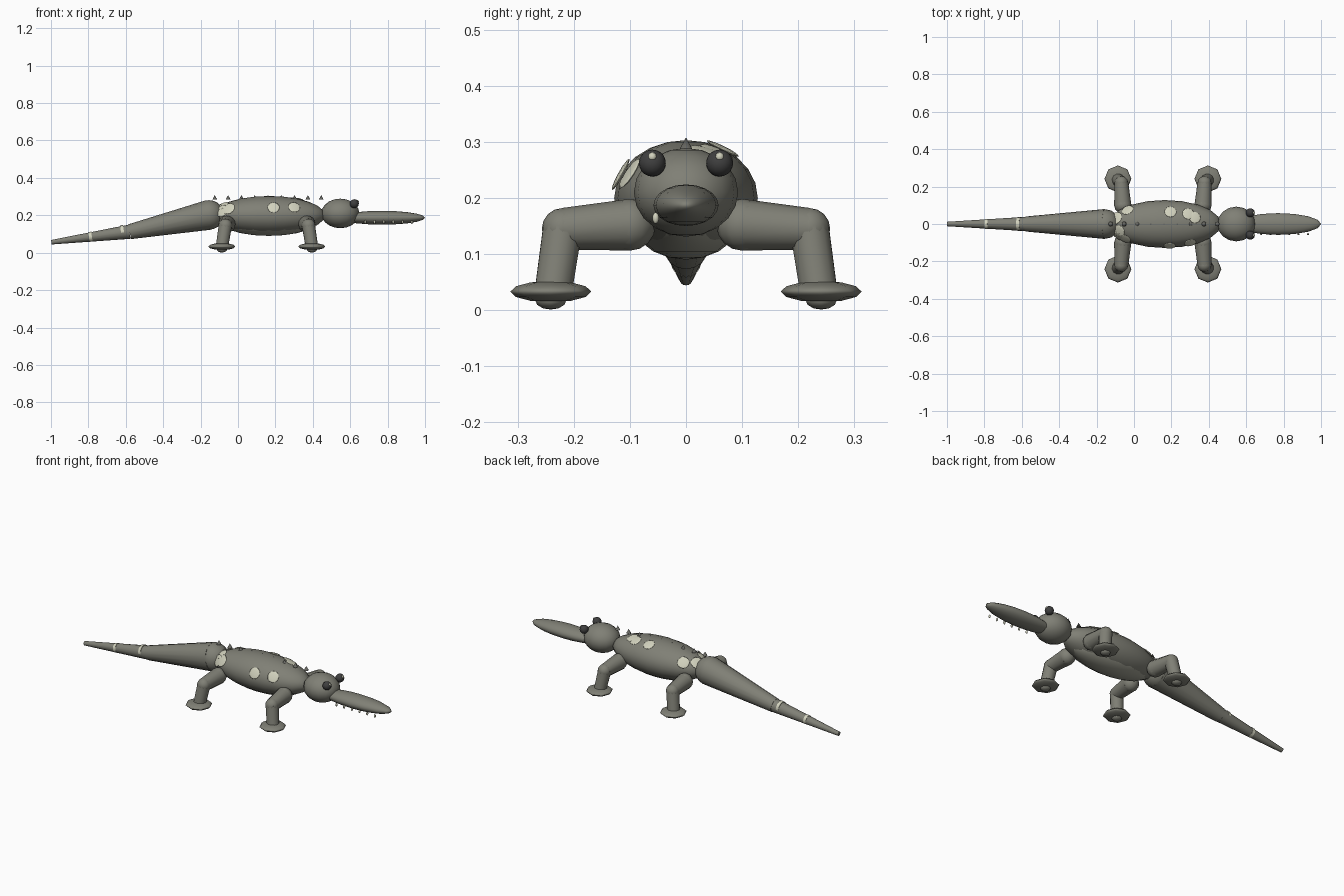
import bpy, math
from mathutils import Vector

cube = bpy.data.objects.get("Cube")
if cube:
    bpy.data.objects.remove(cube, do_unlink=True)


def material(name, rgb):
    m = bpy.data.materials.new(name)
    m.use_nodes = True
    m.diffuse_color = (*rgb, 1)
    m.node_tree.nodes["Principled BSDF"].inputs["Base Color"].default_value = (*rgb, 1)
    return m


hide = material("olive grey hide", (0.215, 0.215, 0.18))
pale = material("pale belly grey", (0.31, 0.31, 0.255))
cream = material("cream", (0.64, 0.64, 0.51))
dark = material("dark eye", (0.05, 0.05, 0.05))
spine = material("dark spine", (0.14, 0.14, 0.125))


def finish(name, mat, angle=50):
    ob = bpy.context.object
    ob.name = name
    ob.data.materials.append(mat)
    bpy.ops.object.shade_smooth_by_angle(angle=math.radians(angle))
    return ob


def ball(name, mat, loc, size, segs=16, rings=10, normal=None):
    bpy.ops.mesh.primitive_uv_sphere_add(segments=segs, ring_count=rings, radius=1, location=loc)
    ob = bpy.context.object
    ob.scale = size
    if normal is not None:
        ob.rotation_euler = normal.to_track_quat('Z', 'Y').to_euler()
    return finish(name, mat)


def limb(name, mat, a, b, r1, r2, sides=12):
    a, b = Vector(a), Vector(b)
    bpy.ops.mesh.primitive_cone_add(vertices=sides, radius1=r1, radius2=r2,
                                    depth=(b - a).length, location=(a + b) / 2)
    bpy.context.object.rotation_euler = (b - a).to_track_quat('Z', 'Y').to_euler()
    return finish(name, mat)


# Body, belly and head
centre, radii = Vector((0.165, 0, 0.2)), Vector((0.3, 0.128, 0.103))
ball("body", hide, centre, radii, 20, 12)
ball("belly", pale, (0.165, 0, 0.168), (0.26, 0.1, 0.078), 16, 10)
ball("head", hide, (0.547, 0, 0.21), (0.102, 0.093, 0.079))
ball("snout", hide, (0.77, 0, 0.187), (0.23, 0.058, 0.037))

# Small teeth hang along the right side of the snout
for i in range(6):
    ball(f"tooth_{i + 1}", cream, (0.68 + i * 0.05, -0.054, 0.164), (0.006, 0.006, 0.01), 8, 6)

# Eyes with glints
for side, s in (("left", 1), ("right", -1)):
    ball(f"{side}_eye", dark, (0.622, s * 0.06, 0.262), (0.024,) * 3)
    ball(f"{side}_eye_glint", cream, (0.639, s * 0.06, 0.273), (0.008,) * 3, 10, 6)

# Tail in tapering sections, with a rounded root and pale rings
tail_base, tail_mid, tail_tip = (-0.155, 0, 0.202), (-0.58, 0, 0.112), (-0.998, 0, 0.056)
ball("tail_root", hide, tail_base, (0.079,) * 3)
limb("tail_upper", hide, tail_base, tail_mid, 0.08, 0.04, 16)
limb("tail_lower", hide, tail_mid, tail_tip, 0.038, 0.012, 16)
for i, (t, lift) in enumerate(((0.09, 0.004), (0.5, 0.001))):
    p = Vector(tail_mid).lerp(Vector(tail_tip), t) + Vector((0, 0, lift))
    step = (Vector(tail_tip) - Vector(tail_mid)).normalized() * 0.008
    r = 0.039 - 0.024 * t
    limb(f"tail_ring_{i + 1}", cream, p - step, p + step, r, r - 0.001, 16)

# Four splayed legs with rounded hips and knees
for end, hip_x, foot_x in (("front", 0.369, 0.395), ("rear", -0.06, -0.086)):
    for side, s in (("left", 1), ("right", -1)):
        n = f"{end}_{side}"
        hip = (hip_x, s * 0.1, 0.152)
        knee = (hip_x + (foot_x - hip_x) * 0.3, s * 0.22, 0.145)
        ball(n + "_hip", hide, hip, (0.046,) * 3, 12, 8)
        limb(n + "_upper_leg", hide, hip, knee, 0.046, 0.037)
        ball(n + "_knee", hide, knee, (0.037,) * 3, 12, 8)
        limb(n + "_lower_leg", hide, knee, (foot_x, s * 0.237, 0.03), 0.036, 0.034)
        ball(n + "_foot", hide, (foot_x, s * 0.241, 0.033), (0.072, 0.072, 0.019), 8, 6)
        ball(n + "_heel", hide, (foot_x, s * 0.241, 0.018), (0.028, 0.028, 0.017), 8, 6)

# Row of spines along the back
for i in range(9):
    x = -0.124 + i * 0.0711
    limb(f"back_spine_{i + 1}", spine, (x, 0, 0.284), (x, 0, 0.308), 0.013, 0, 8)

# Flat pale spots following the body: lengthwise place, angle around from the top, size
for i, (x, turn, r) in enumerate([
        (-0.05, -60, 0.035), (-0.085, -66, 0.035), (-0.08, -30, 0.033), (-0.095, 30, 0.035),
        (-0.035, 52, 0.033), (0.19, -66, 0.032), (0.3, -62, 0.032), (0.195, 31, 0.032),
        (0.29, 28, 0.032), (0.325, 19, 0.032)]):
    u = (x - centre.x) / radii.x
    w = math.sqrt(1 - u * u)
    a = math.radians(turn)
    d = Vector((u, w * math.sin(a), w * math.cos(a)))
    normal = Vector([d[k] / radii[k] for k in range(3)]).normalized()
    ball(f"spot_{i + 1}", cream, centre + d * radii, (r, r, 0.0048), 12, 6, normal)
